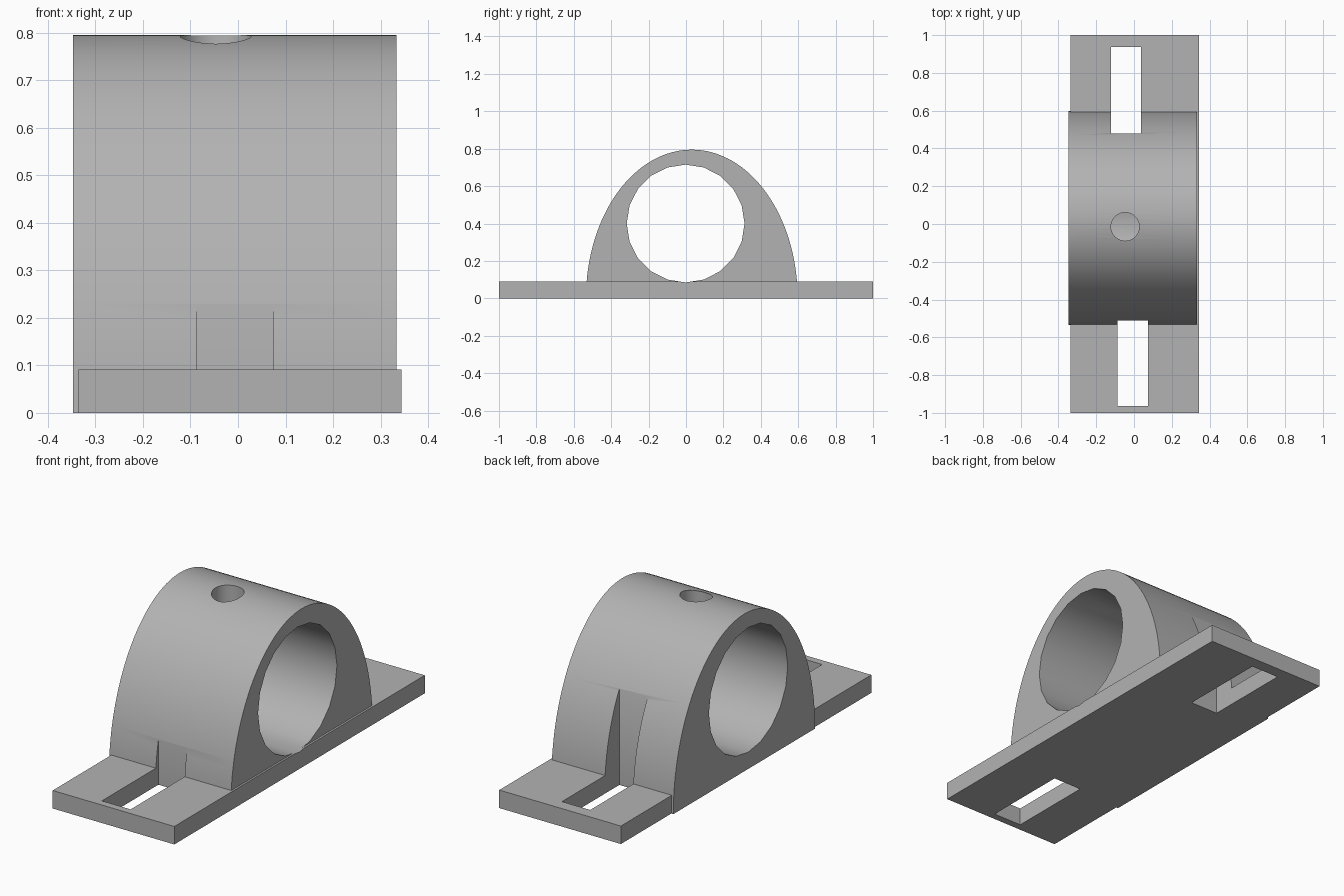
import bpy, bmesh, math
from mathutils import Matrix

cube = bpy.data.objects.get("Cube")
if cube:
    bpy.data.objects.remove(cube, do_unlink=True)

GREY = (0.45, 0.45, 0.45, 1)
mat = bpy.data.materials.new("matte grey")
mat.use_nodes = True
mat.diffuse_color = GREY
mat.node_tree.nodes["Principled BSDF"].inputs["Base Color"].default_value = GREY


def add_object(name, bm):
    bmesh.ops.recalc_face_normals(bm, faces=bm.faces)
    mesh = bpy.data.meshes.new(name)
    bm.to_mesh(mesh)
    bm.free()
    mesh.materials.append(mat)
    obj = bpy.data.objects.new(name, mesh)
    bpy.context.collection.objects.link(obj)
    return obj


def box(name, low, high):
    bm = bmesh.new()
    bmesh.ops.create_cube(bm, size=1)
    for v in bm.verts:
        v.co = [l + (c + 0.5) * (h - l) for l, h, c in zip(low, high, v.co)]
    return add_object(name, bm)


def cylinder(name, centre, radius, length, sides, turn=Matrix()):
    bm = bmesh.new()
    bmesh.ops.create_cone(bm, cap_ends=True, segments=sides, radius1=radius,
                          radius2=radius, depth=length,
                          matrix=Matrix.Translation(centre) @ turn)
    return add_object(name, bm)


def combine(target, tool, operation):
    """Apply a boolean and discard its tool."""
    tool.hide_render = True
    mod = target.modifiers.new(operation, 'BOOLEAN')
    mod.operation = operation
    mod.solver = 'EXACT'
    mod.object = tool
    bpy.context.view_layer.objects.active = target
    bpy.ops.object.modifier_apply(modifier=mod.name)
    bpy.data.objects.remove(tool, do_unlink=True)


# Half-elliptical housing, extruded along x
bm = bmesh.new()
STEPS = 64
outline = [bm.verts.new((-0.347, 0.031 + 0.566 * math.cos(math.pi * i / STEPS),
                         0.795 * math.sin(math.pi * i / STEPS)))
           for i in range(STEPS + 1)]
face = bm.faces.new(outline)
extruded = bmesh.ops.extrude_face_region(bm, geom=[face])["geom"]
bmesh.ops.translate(bm, vec=(0.681, 0, 0),
                    verts=[g for g in extruded if isinstance(g, bmesh.types.BMVert)])
block = add_object("bearing_block", bm)

# Mounting plate
combine(block, box("mounting_plate", (-0.336, -1, 0), (0.344, 1, 0.091)), 'UNION')

# Shaft bore, oil hole and the two bolt slots
quarter = Matrix.Rotation(math.pi / 2, 4, 'Y')
cutters = [
    cylinder("shaft_bore", (0, -0.002, 0.4), 0.315, 2, 20, quarter),
    cylinder("oil_hole", (-0.047, -0.014, 0.7), 0.075, 0.5, 32),
    box("front_slot", (-0.087, -0.963, -0.1), (0.074, -0.511, 0.6)),
    box("back_slot", (-0.121, 0.479, -0.1), (0.037, 0.938, 0.6)),
]
for cutter in cutters:
    combine(block, cutter, 'DIFFERENCE')

# Smooth curved walls with sharp rims
block.select_set(True)
bpy.context.view_layer.objects.active = block
bpy.ops.object.shade_smooth_by_angle(angle=math.radians(30))
